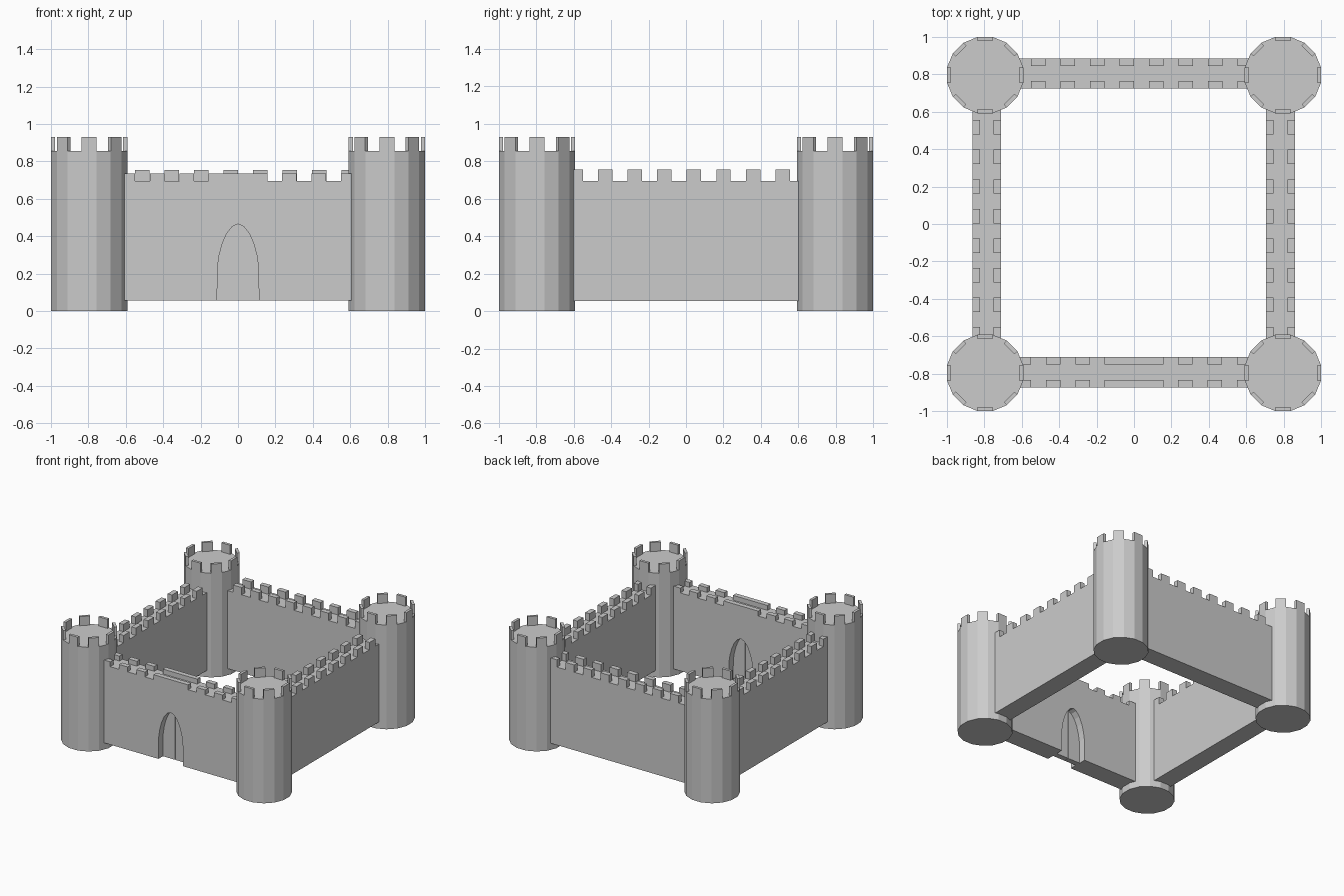
import bpy, bmesh, math
from mathutils import Matrix, Vector

if "Cube" in bpy.data.objects:
    bpy.data.objects.remove(bpy.data.objects["Cube"])

stone = bpy.data.materials.new("grey stone")
stone.diffuse_color = (0.6, 0.6, 0.6, 1)
stone.use_nodes = True
stone.node_tree.nodes["Principled BSDF"].inputs["Base Color"].default_value = stone.diffuse_color


def finish(bm, name):
    bmesh.ops.recalc_face_normals(bm, faces=bm.faces)
    me = bpy.data.meshes.new(name)
    bm.to_mesh(me)
    bm.free()
    me.materials.append(stone)
    ob = bpy.data.objects.new(name, me)
    bpy.context.collection.objects.link(ob)
    return ob


def box(bm, lo, hi, rot=Matrix()):
    lo, hi = Vector(lo), Vector(hi)
    m = rot @ Matrix.Translation((lo + hi) / 2) @ Matrix.Diagonal((*(hi - lo), 1))
    bmesh.ops.create_cube(bm, size=1, matrix=m)


def extrude_profile(bm, pts, y0, y1):
    """Fill an x-z outline and extrude it from y0 to y1."""
    f = bm.faces.new([bm.verts.new((x, y0, z)) for x, z in pts])
    ext = bmesh.ops.extrude_face_region(bm, geom=[f])
    vs = [v for v in ext["geom"] if isinstance(v, bmesh.types.BMVert)]
    bmesh.ops.translate(bm, verts=vs, vec=(0, y1 - y0, 0))


BASE, TOP, HALF = 0.055, 0.695, 0.625

# Corner towers: 16-sided drums with a merlon on every second facet
SIDES, APO, CEN = 16, 0.204, 0.796
for sx, nx in ((-1, "left"), (1, "right")):
    for sy, ny in ((-1, "front"), (1, "back")):
        bm = bmesh.new()
        r = APO / math.cos(math.pi / SIDES)
        bmesh.ops.create_cone(
            bm, cap_ends=True, segments=SIDES, radius1=r, radius2=r, depth=0.855,
            matrix=Matrix.Translation((0, 0, 0.4275)) @ Matrix.Rotation(math.pi / SIDES, 4, "Z"))
        for k in range(8):
            box(bm, (APO - 0.022, -0.04, 0.85), (APO, 0.04, 0.93),
                Matrix.Rotation(k * math.pi / 4, 4, "Z"))
        finish(bm, f"{ny}_{nx}_tower").location = (sx * CEN, sy * CEN, 0)

# Side walls with two rows of merlons
for name, x0, x1 in (("left_wall", -0.863, -0.71), ("right_wall", 0.705, 0.86)):
    bm = bmesh.new()
    box(bm, (x0, -HALF, BASE), (x1, HALF, TOP))
    for k in range(-4, 4):
        y = 0.004 + 0.158 * k
        for a in (x0, x1 - 0.04):
            box(bm, (a, max(y, -HALF), TOP), (a + 0.04, y + 0.077, 0.755))
    finish(bm, name)

# Back wall with two rows of merlons
bm = bmesh.new()
box(bm, (-HALF, 0.725, BASE), (HALF, 0.885, TOP))
for k in range(-3, 5):
    x = -0.078 + 0.158 * k
    for a in (0.725, 0.845):
        box(bm, (x, a, TOP), (min(x + 0.078, HALF), a + 0.04, 0.755))
finish(bm, "back_wall")

# Front wall: arched gateway cut into the outline, lower merlons
half_arch = [(0.112, BASE), (0.109, 0.24), (0.10, 0.30), (0.084, 0.36),
             (0.06, 0.415), (0.03, 0.452), (0, 0.465)]
arch = [(-x, z) for x, z in half_arch] + half_arch[-2::-1]
Y0, Y1 = -0.873, -0.712
bm = bmesh.new()
extrude_profile(bm, [(-HALF, BASE)] + arch + [(HALF, BASE), (HALF, TOP), (-HALF, TOP)], Y0, Y1)
spans = [(-0.157, 0.157)]
for a, b in ((0.235, 0.313), (0.392, 0.47), (0.55, HALF)):
    spans += [(a, b), (-b, -a)]
for a, b in spans:
    for y in (Y0, Y1 - 0.04):
        box(bm, (a, y, TOP), (b, y + 0.04, 0.735))
finish(bm, "front_wall")

# Gate: two leaves set in the middle of the wall
for s, name in ((-1, "left_gate_leaf"), (1, "right_gate_leaf")):
    bm = bmesh.new()
    leaf = [(0.001, BASE)] + half_arch[:-1] + [(0.001, 0.465)]
    extrude_profile(bm, [(s * x, z) for x, z in leaf], -0.815, -0.77)
    finish(bm, name)
